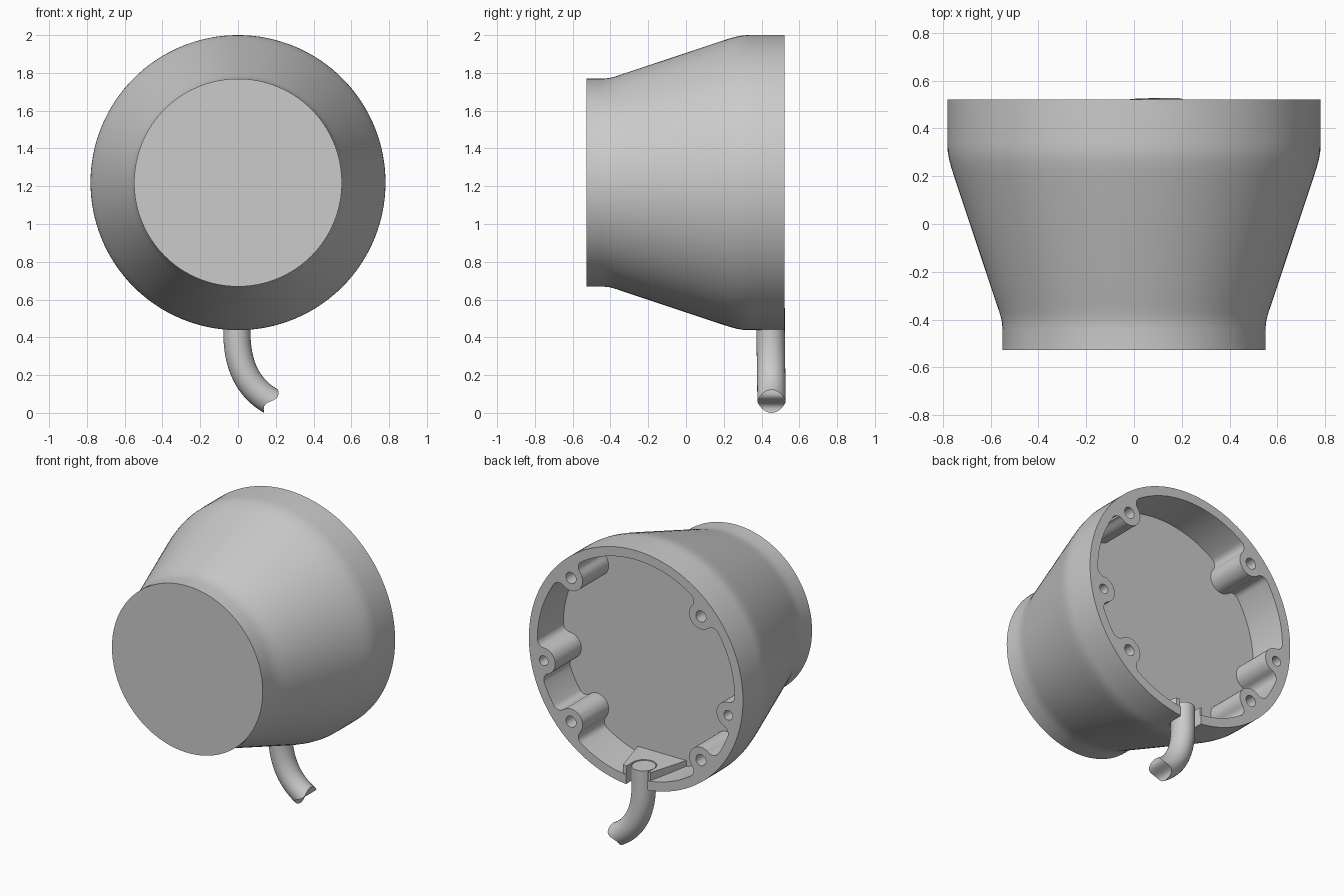
import bpy, bmesh
from math import sin, cos, pi, acos, atan2, radians
from mathutils import Vector

cube = bpy.data.objects.get("Cube")
if cube:
    bpy.data.objects.remove(cube, do_unlink=True)

AXIS_Z = 1.219      # height of the housing axis
BACK, FLOOR = 0.522, 0.25


def make_object(name, bm):
    bmesh.ops.remove_doubles(bm, verts=bm.verts, dist=1e-5)
    bmesh.ops.recalc_face_normals(bm, faces=bm.faces)
    mesh = bpy.data.meshes.new(name)
    bm.to_mesh(mesh)
    bm.free()
    obj = bpy.data.objects.new(name, mesh)
    bpy.context.collection.objects.link(obj)
    return obj


def prism(name, outline, offset):
    """Closed outline of 3D points swept along an offset."""
    bm = bmesh.new()
    face = bm.faces.new([bm.verts.new(p) for p in outline])
    res = bmesh.ops.extrude_face_region(bm, geom=[face])
    moved = [v for v in res["geom"] if isinstance(v, bmesh.types.BMVert)]
    bmesh.ops.translate(bm, verts=moved, vec=offset)
    return make_object(name, bm)


def arc(cx, cz, r, a0, a1, n):
    return [(cx + r * cos(a0 + (a1 - a0) * i / n), cz + r * sin(a0 + (a1 - a0) * i / n))
            for i in range(n + 1)]


def boolean(target, tool, operation):
    tool.hide_render = True
    mod = target.modifiers.new("cut", "BOOLEAN")
    mod.operation, mod.object, mod.solver = operation, tool, "EXACT"
    bpy.context.view_layer.update()
    graph = bpy.context.evaluated_depsgraph_get()
    mesh = bpy.data.meshes.new_from_object(target.evaluated_get(graph))
    target.modifiers.clear()
    target.data = mesh
    bpy.data.objects.remove(tool, do_unlink=True)


def smooth(obj, angle):
    bpy.ops.object.select_all(action="DESELECT")
    obj.select_set(True)
    bpy.context.view_layer.objects.active = obj
    bpy.ops.object.shade_smooth_by_angle(angle=radians(angle))


# Flared housing, turned around the front-to-back axis
profile = [(-0.528, 0), (-0.528, 0.55), (-0.44, 0.55), (-0.405, 0.554), (-0.37, 0.563),
           (-0.33, 0.577), (0.18, 0.747), (0.23, 0.763), (0.27, 0.774), (0.305, 0.78),
           (0.34, 0.781), (BACK, 0.781), (BACK, 0)]
bm = bmesh.new()
verts = [bm.verts.new((r, y, AXIS_Z)) for y, r in profile]
edges = [bm.edges.new(pair) for pair in zip(verts, verts[1:])]
bmesh.ops.spin(bm, geom=verts + edges, cent=(0, 0, AXIS_Z), axis=(0, 1, 0),
               angle=2 * pi, steps=128, use_duplicate=False)
housing = make_object("housing", bm)

# Rear cavity outline: round wall interrupted by filleted screw bosses
# Each boss: angle, distance from the axis, screw hole radius
WALL, BOSS_R, FILLET = 0.72, 0.085, 0.048
bosses = [(radians(a), r, h) for a, r, h in (
    (-45, 0.67, 0.037), (-10.5, 0.685, 0.032), (45, 0.67, 0.037),
    (135, 0.67, 0.037), (190.5, 0.685, 0.032), (225, 0.67, 0.037))]
fc = WALL - FILLET
swings = [acos((r**2 + fc**2 - (BOSS_R + FILLET)**2) / (2 * r * fc)) for a, r, h in bosses]
outline = []
for i, (a, r, h) in enumerate(bosses):
    swing = swings[i]
    bx, bz = r * cos(a), r * sin(a)
    lo = (fc * cos(a - swing), fc * sin(a - swing))
    hi = (fc * cos(a + swing), fc * sin(a + swing))
    to_lo = atan2(lo[1] - bz, lo[0] - bx)
    to_hi = atan2(hi[1] - bz, hi[0] - bx)
    # Fillet, boss tip, fillet, then wall to the next boss
    turn = (to_lo + pi - (a - swing)) % (2 * pi)
    outline += arc(*lo, FILLET, a - swing, a - swing + turn, 8)
    outline += arc(bx, bz, BOSS_R, to_lo, to_lo - (to_lo - to_hi) % (2 * pi), 16)[1:-1]
    outline += arc(*hi, FILLET, to_hi + pi, to_hi + pi + (a + swing - to_hi - pi) % (2 * pi), 8)
    following = (i + 1) % len(bosses)
    span = (bosses[following][0] - a) % (2 * pi) - swing - swings[following]
    outline += arc(0, 0, WALL, a + swing, a + swing + span, max(4, int(span * 20)))[1:-1]
cavity = prism("cavity_cutter", [(x, FLOOR, AXIS_Z + z) for x, z in outline], (0, 0.5, 0))
boolean(housing, cavity, "DIFFERENCE")

# Blind screw holes in the bosses
for a, r, h in bosses:
    ring = arc(r * cos(a), AXIS_Z + r * sin(a), h, 0, 2 * pi, 20)[:-1]
    hole = prism("hole_cutter", [(x, 0.28, z) for x, z in ring], (0, 0.5, 0))
    boolean(housing, hole, "DIFFERENCE")

# Cable seat at the bottom of the cavity, narrowing towards the rim
seat = [(-0.18, 0.24), (0.18, 0.24), (0.1, 0.515), (-0.1, 0.515)]
boolean(housing, prism("cable_seat", [(x, y, AXIS_Z - 0.735) for x, y in seat],
                       (0, 0, 0.075)), "UNION")

# U-shaped cable slot, open at the rear rim
CABLE_R, CABLE_Y, CABLE_X = 0.072, 0.448, -0.006
slot = arc(CABLE_X, CABLE_Y, 0.078, pi, 2 * pi, 16)
slot += [(CABLE_X + 0.078, 0.6), (CABLE_X - 0.078, 0.6)]
boolean(housing, prism("slot_cutter", [(x, y, 0.4) for x, y in slot], (0, 0, 0.2)), "DIFFERENCE")
smooth(housing, 30)

# Bent cable with an S-shaped broken end
start, bend, control, end = [Vector(p) for p in (
    (CABLE_X, CABLE_Y, 0.44), (CABLE_X, 0.45, 0.26), (0.055, 0.452, 0.14), (0.175, 0.453, 0.072))]
path = [Vector((CABLE_X, CABLE_Y, 0.565))]
for i in range(21):
    t = i / 20
    path.append((1 - t)**3 * start + 3 * t * (1 - t)**2 * bend
                + 3 * t * t * (1 - t) * control + t**3 * end)
SIDES = 32
bm = bmesh.new()
rings = []
for i, p in enumerate(path):
    d = (path[min(i + 1, len(path) - 1)] - path[max(i - 1, 0)]).normalized()
    side = Vector((0, 1, 0))
    up = side.cross(d).normalized()
    if up.x < 0:
        up = -up
    ring = []
    for k in range(SIDES):
        a = 2 * pi * k / SIDES
        shift = 0.018 * sin(pi * cos(a)) if i == len(path) - 1 else 0
        ring.append(bm.verts.new(p + up * CABLE_R * cos(a) + side * 0.075 * sin(a) + d * shift))
    rings.append(ring)
for r0, r1 in zip(rings, rings[1:]):
    for k in range(SIDES):
        j = (k + 1) % SIDES
        bm.faces.new((r0[k], r0[j], r1[j], r1[k]))
bm.faces.new(rings[0])
tip = rings[-1]
for k in range(SIDES // 2):
    strip = [tip[k], tip[k + 1], tip[-k - 1], tip[-k % SIDES]]
    bm.faces.new(list(dict.fromkeys(strip)))
cable = make_object("cable", bm)
smooth(cable, 40)
# Rest the lowest point of the cable on the ground plane
cable.location.z = -min(v.co.z for v in cable.data.vertices)
